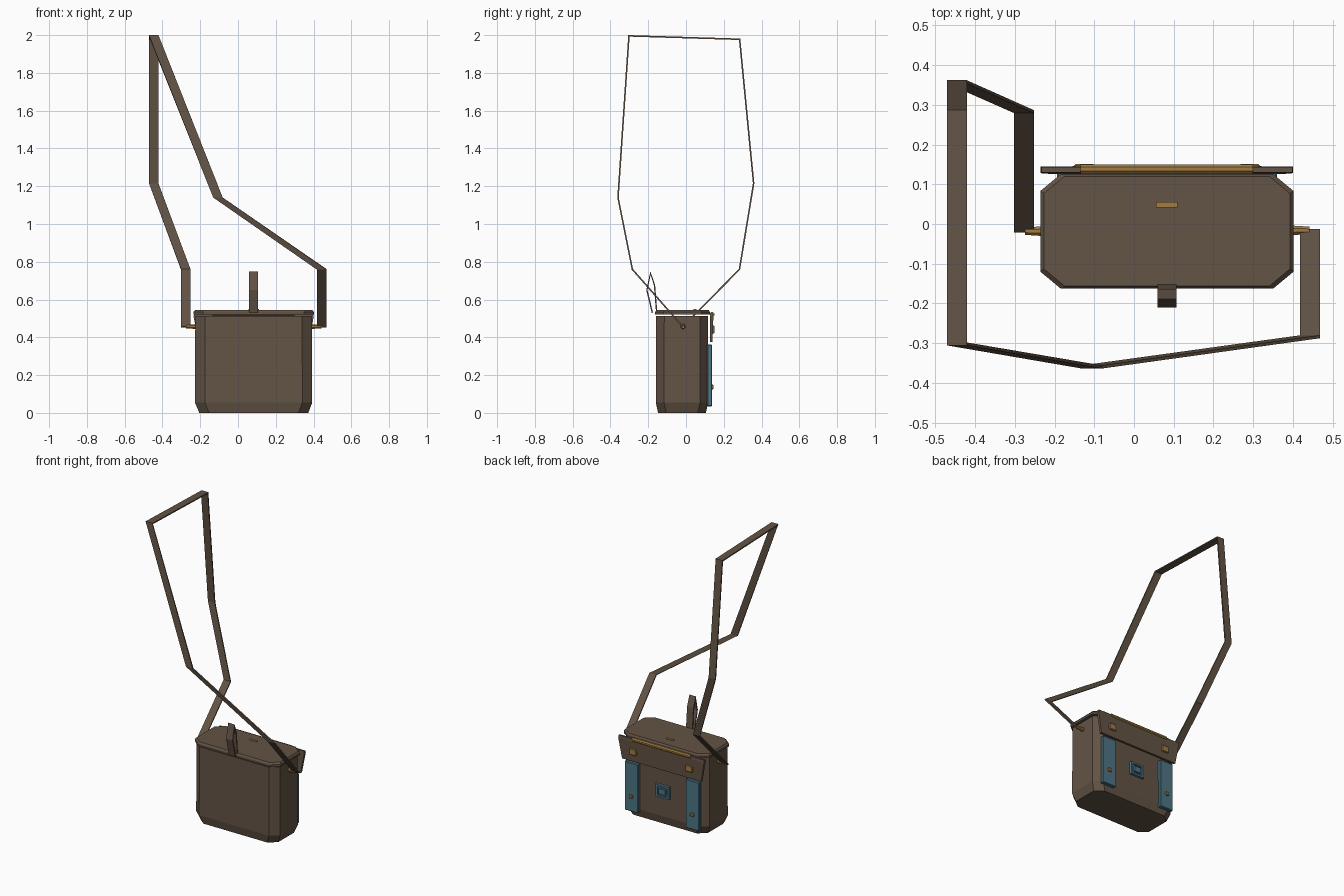
import bpy, bmesh, math
from mathutils import Vector

if "Cube" in bpy.data.objects:
    bpy.data.objects.remove(bpy.data.objects["Cube"])


def material(name, rgb):
    m = bpy.data.materials.new(name)
    m.diffuse_color = (*rgb, 1)
    m.use_nodes = True
    m.node_tree.nodes["Principled BSDF"].inputs["Base Color"].default_value = m.diffuse_color
    return m


leather = material("brown leather", (0.125, 0.088, 0.06))
brass = material("brass", (0.36, 0.20, 0.055))
blue = material("blue leather", (0.075, 0.18, 0.235))
CX = 0.083  # centre of the bag along x


def finish(name, bm, mat):
    bmesh.ops.recalc_face_normals(bm, faces=bm.faces)
    me = bpy.data.meshes.new(name)
    bm.to_mesh(me)
    bm.free()
    me.materials.append(mat)
    ob = bpy.data.objects.new(name, me)
    bpy.context.collection.objects.link(ob)
    return ob


def loft(name, rings, mat):
    """Closed solid through rings of equal point count."""
    bm = bmesh.new()
    vs = [[bm.verts.new(p) for p in r] for r in rings]
    n = len(vs[0])
    for a, b in zip(vs, vs[1:]):
        for i in range(n):
            bm.faces.new((a[i], a[(i + 1) % n], b[(i + 1) % n], b[i]))
    bm.faces.new(vs[0])
    bm.faces.new(vs[-1])
    return finish(name, bm, mat)


def octagon(x0, x1, y0, y1, z, cx=0.052, cy=0.043):
    return [(x0 + cx, y0, z), (x1 - cx, y0, z), (x1, y0 + cy, z), (x1, y1 - cy, z),
            (x1 - cx, y1, z), (x0 + cx, y1, z), (x0, y1 - cy, z), (x0, y0 + cy, z)]


def box(name, x, y, z, mat, bevel=0.0):
    bm = bmesh.new()
    bmesh.ops.create_cube(bm, size=1)
    for v in bm.verts:
        v.co = [a + (b - a) * (c + 0.5) for (a, b), c in zip((x, y, z), v.co)]
    if bevel:
        bmesh.ops.bevel(bm, geom=bm.edges[:], offset=bevel, segments=1, affect='EDGES')
    return finish(name, bm, mat)


def ribbon(name, path, width, thick, mat):
    """Flat band whose width runs along x, mitred at each bend."""
    pts = [Vector(p) for p in path]
    rings = []
    for i, p in enumerate(pts):
        normals = []
        for a, b in ((i - 1, i), (i, i + 1)):
            if a >= 0 and b < len(pts):
                d = pts[b] - pts[a]
                normals.append(Vector((0, -d.z, d.y)).normalized())
        n = sum(normals, Vector()).normalized()
        off = n * (thick / 2 / max(0.4, n.dot(normals[0])))
        w = Vector((width / 2, 0, 0))
        rings.append([p - w - off, p + w - off, p + w + off, p - w + off])
    return loft(name, rings, mat)


def rod(name, x0, x1, y, z, r0, r1, mat, sides=8):
    rings = []
    for x, r in ((x0, r0), (x1, r1)):
        rings.append([(x, y + r * math.cos(math.tau * (k + 0.5) / sides),
                       z + r * math.sin(math.tau * (k + 0.5) / sides)) for k in range(sides)])
    return loft(name, rings, mat)


# Body with tapered foot, and the separate lid above a thin gap
loft("bag_body", [octagon(-0.205, 0.372, -0.148, 0.105, 0.0),
                  octagon(-0.228, 0.393, -0.16, 0.118, 0.055),
                  octagon(-0.226, 0.391, -0.158, 0.116, 0.513)], leather)
loft("bag_lid", [octagon(-0.236, 0.402, -0.163, 0.126, 0.520),
                 octagon(-0.236, 0.402, -0.163, 0.126, 0.534),
                 octagon(-0.227, 0.393, -0.156, 0.120, 0.545)], leather)
box("lid_plate", (0.056, 0.11), (0.041, 0.056), (0.54, 0.549), brass)

# Rear flap: slightly narrower at the bottom, hung on a brass rod
loft("rear_flap", [[(CX - w, y0, z), (CX + w, y0, z), (CX + w, y1, z), (CX - w, y1, z)]
                   for w, y0, y1, z in ((0.293, 0.126, 0.140, 0.375),
                                        (0.318, 0.128, 0.145, 0.510),
                                        (0.316, 0.130, 0.143, 0.526))], leather)
rod("flap_hinge_rod", -0.135, 0.30, 0.138, 0.522, 0.013, 0.013, brass)

# Mirrored pairs: flap buckles, blue straps and strap studs
for side, label in ((-1, "left"), (1, "right")):
    bx, sx = CX + side * 0.208, CX + side * 0.227
    box(label + "_flap_buckle", (bx - 0.026, bx + 0.026), (0.138, 0.151), (0.42, 0.463), brass, 0.004)
    box(label + "_blue_strap", (sx - 0.05, sx + 0.05), (0.112, 0.138), (0.035, 0.362), blue, 0.004)
    box(label + "_strap_stud", (sx - 0.013, sx + 0.013), (0.135, 0.146), (0.125, 0.149), brass, 0.003)

# Blue clasp: plate, raised frame bars and centre block
cz = 0.225
box("clasp_plate", (CX - 0.05, CX + 0.05), (0.11, 0.124), (cz - 0.042, cz + 0.042), blue)
for s in (-1, 1):
    box("clasp_frame_side", sorted((CX + s * 0.05, CX + s * 0.036)), (0.12, 0.134),
        (cz - 0.042, cz + 0.042), blue)
    box("clasp_frame_bar", (CX - 0.036, CX + 0.036), (0.12, 0.134),
        sorted((cz + s * 0.042, cz + s * 0.03)), blue)
box("clasp_centre", (CX - 0.024, CX + 0.024), (0.12, 0.136), (cz - 0.018, cz + 0.018), blue)

# Side lugs that hold the shoulder strap
rod("left_lug", -0.275, -0.22, -0.018, 0.457, 0.010, 0.014, brass)
rod("right_lug", 0.385, 0.442, -0.016, 0.457, 0.014, 0.010, brass)

# Small front pull loop
ribbon("front_loop", [(0.083, -0.155, 0.53), (0.083, -0.167, 0.677), (0.083, -0.188, 0.74),
                      (0.083, -0.207, 0.65), (0.083, -0.178, 0.53)], 0.047, 0.007, leather)

# Long shoulder strap
ribbon("shoulder_strap", [(-0.277, -0.018, 0.455), (-0.277, 0.283, 0.76), (-0.446, 0.358, 1.215),
                          (-0.446, 0.284, 1.978), (-0.446, -0.302, 1.996), (-0.106, -0.36, 1.14),
                          (0.443, -0.284, 0.76), (0.443, -0.016, 0.455)], 0.05, 0.008, leather)
